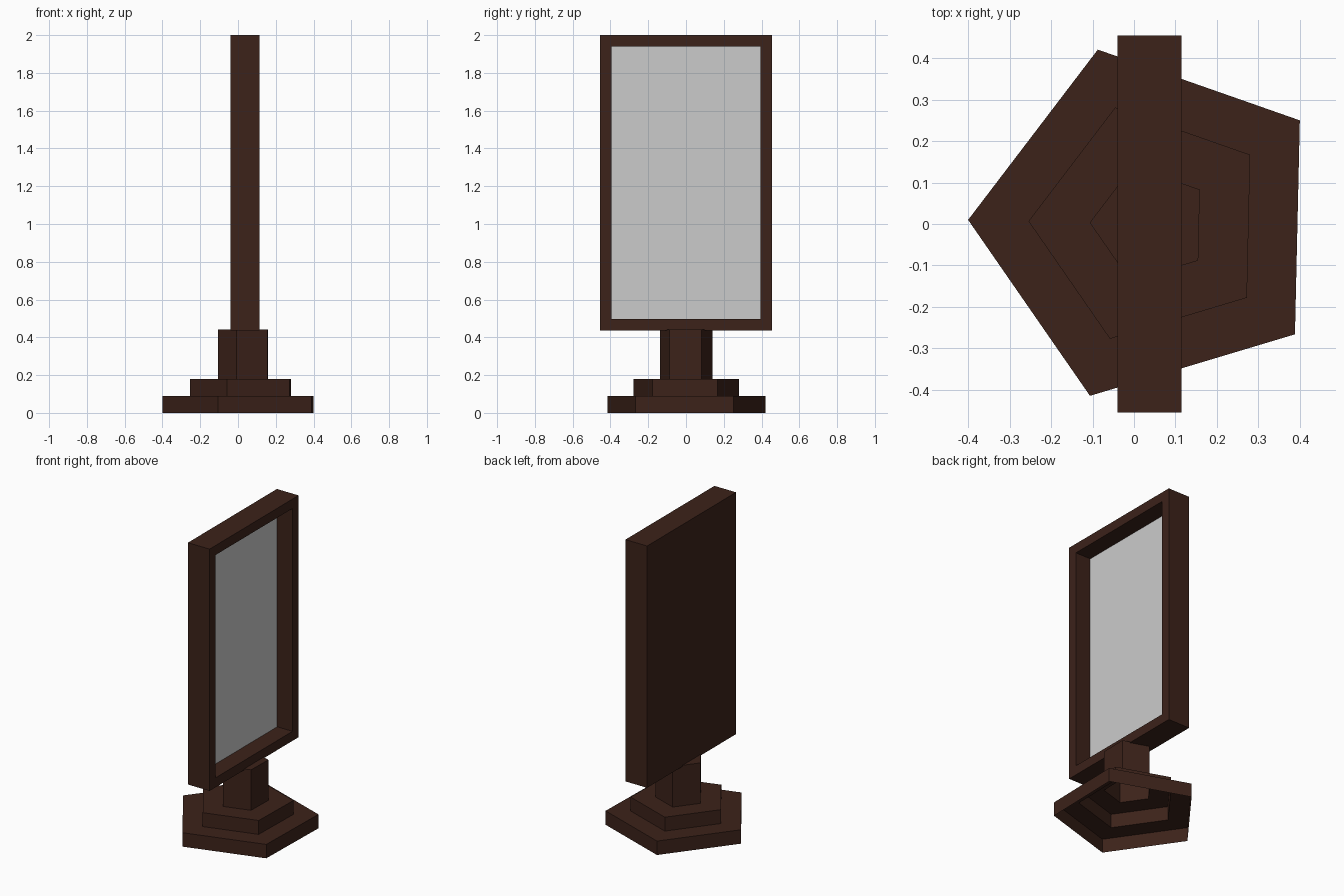
import bpy, bmesh, math
from mathutils import Vector, Matrix

if "Cube" in bpy.data.objects:
    bpy.data.objects.remove(bpy.data.objects["Cube"])

wood = bpy.data.materials.new("dark_wood")
wood.diffuse_color = (0.045, 0.016, 0.010, 1)
wood.use_nodes = True
wood.node_tree.nodes["Principled BSDF"].inputs["Base Color"].default_value = wood.diffuse_color


def add_object(name, bm, mat=None):
    bmesh.ops.recalc_face_normals(bm, faces=bm.faces)
    me = bpy.data.meshes.new(name)
    bm.to_mesh(me)
    bm.free()
    ob = bpy.data.objects.new(name, me)
    bpy.context.collection.objects.link(ob)
    if mat:
        me.materials.append(mat)
    return ob


# Stepped pentagonal stand: one shell, open underneath, closed on top
SIDES, CENTRE_X, TURN = 5, 0.039, math.radians(178.7)
profile = [(0.44, 0), (0.44, 0.09), (0.294, 0.09), (0.294, 0.18),
           (0.146, 0.18), (0.146, 0.442)]
bm = bmesh.new()
rings = []
for r, z in profile:
    angles = [TURN + i * math.tau / SIDES for i in range(SIDES)]
    rings.append([bm.verts.new((CENTRE_X + r * math.cos(a), r * math.sin(a), z))
                  for a in angles])
for low, high in zip(rings, rings[1:]):
    for i in range(SIDES):
        j = (i + 1) % SIDES
        bm.faces.new((low[i], low[j], high[j], high[i]))
bm.faces.new(rings[-1])
add_object("stepped_stand", bm, wood)

# Frame: box with a recess sunk into its +x face
X0, X1, HALF_Y, Z0, Z1 = -0.04, 0.115, 0.455, 0.435, 2.0
BORDER, DEPTH = 0.087, 0.11
bm = bmesh.new()
bmesh.ops.create_cube(
    bm, size=1,
    matrix=Matrix.Translation(((X0 + X1) / 2, 0, (Z0 + Z1) / 2))
    @ Matrix.Diagonal((X1 - X0, 2 * HALF_Y, Z1 - Z0, 1)))
bm.normal_update()
front = max(bm.faces, key=lambda f: f.normal.x)
bmesh.ops.inset_region(bm, faces=[front], thickness=BORDER)
sunk = bmesh.ops.extrude_discrete_faces(bm, faces=[front])["faces"][0]
bmesh.ops.translate(bm, verts=sunk.verts, vec=Vector((-DEPTH, 0, 0)))
bmesh.ops.recalc_face_normals(bm, faces=bm.faces)
corners = [v.co.copy() for v in sunk.verts]
bmesh.ops.delete(bm, geom=[sunk], context='FACES_ONLY')
add_object("mirror_frame", bm, wood)

# Grey glass closing the bottom of the recess, facing +x
bm = bmesh.new()
face = bm.faces.new([bm.verts.new(c) for c in corners])
face.normal_update()
glass = add_object("mirror_glass", bm)
if glass.data.polygons[0].normal.x < 0:
    glass.data.flip_normals()
